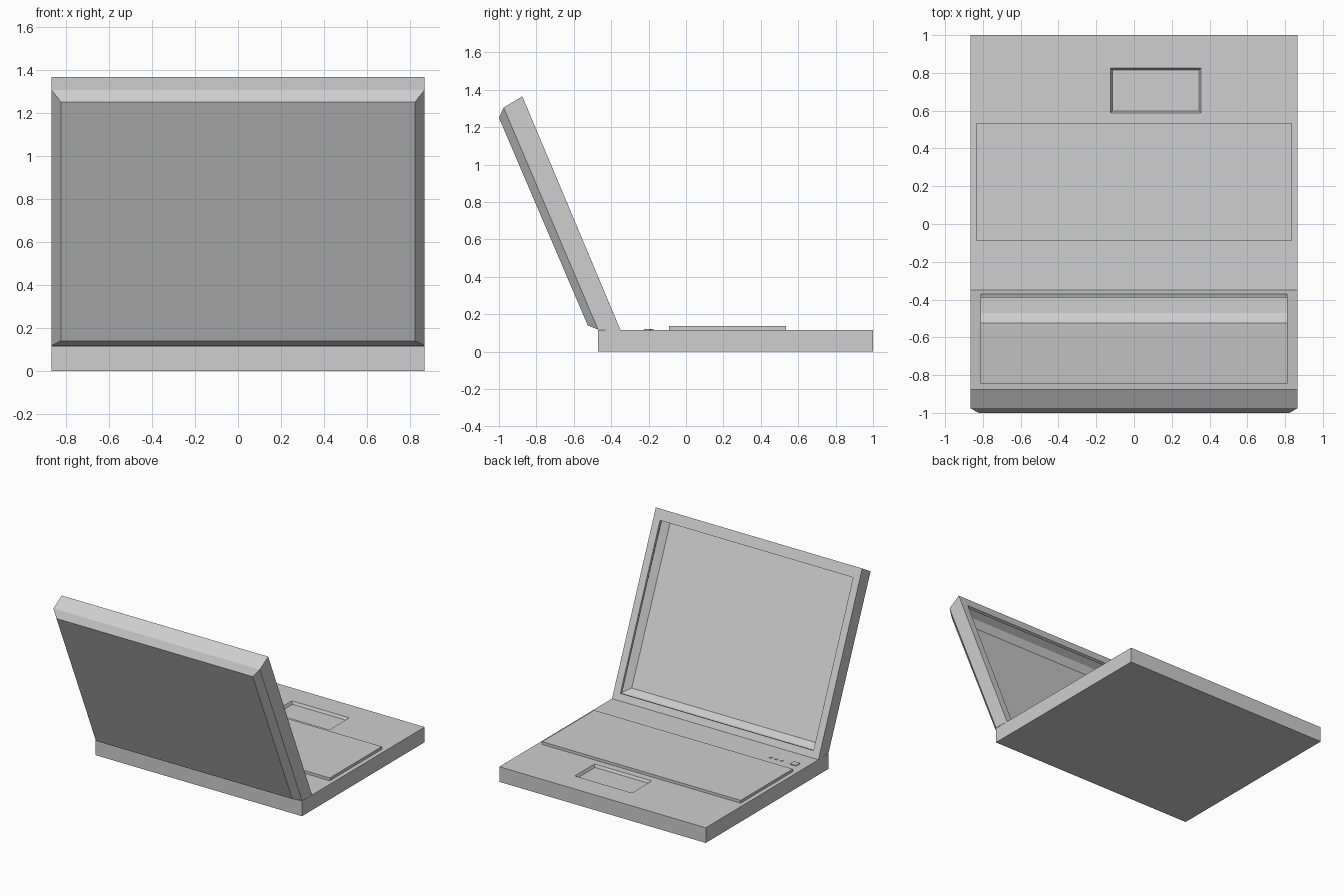
import bpy
import bmesh
from mathutils import Vector

cube = bpy.data.objects.get("Cube")
if cube:
    bpy.data.objects.remove(cube, do_unlink=True)

HALF = 0.866      # half width of the body
DECK = 0.115      # height of the base

grey = bpy.data.materials.new("plain_grey")
grey.use_nodes = True
colour = (0.62, 0.62, 0.62, 1)
grey.diffuse_color = colour
grey.node_tree.nodes["Principled BSDF"].inputs["Base Color"].default_value = colour


def finish(name, bm):
    mesh = bpy.data.meshes.new(name)
    bm.to_mesh(mesh)
    bm.free()
    mesh.materials.append(grey)
    obj = bpy.data.objects.new(name, mesh)
    bpy.context.collection.objects.link(obj)
    return obj


def box_mesh(low, high):
    bm = bmesh.new()
    bmesh.ops.create_cube(bm, size=1)
    low, high = Vector(low), Vector(high)
    bmesh.ops.scale(bm, vec=high - low, verts=bm.verts)
    bmesh.ops.translate(bm, vec=(low + high) / 2, verts=bm.verts)
    return bm


# Base slab, with a sunken touchpad cut into its deck
bm = box_mesh((-HALF, -0.47, 0), (HALF, 1, DECK))
pad_low, pad_high = Vector((-0.125, 0.588, 0)), Vector((0.355, 0.826, 0))
for corner in (pad_low, pad_high):
    for axis in ((1, 0, 0), (0, 1, 0)):
        geom = bm.verts[:] + bm.edges[:] + bm.faces[:]
        bmesh.ops.bisect_plane(bm, geom=geom, plane_co=corner, plane_no=axis)
middle = (pad_low + pad_high) / 2
pad = min(bm.faces, key=lambda f: (f.calc_center_median() - middle - Vector((0, 0, DECK))).length)
bmesh.ops.inset_region(bm, faces=[pad], thickness=0.014)
bmesh.ops.translate(bm, vec=(0, 0, -0.02), verts=pad.verts[:])
finish("base", bm)

# Hollow lid: rings from the screen lip, round the bezel, to the bevelled back
# Each ring is half width, then bottom (y, z) and top (y, z)
rings = [
    (0.81, (-0.39, 0.155), (-0.865, 1.285)),
    (0.81, (-0.37, 0.163), (-0.845, 1.293)),
    (HALF, (-0.35, 0.115), (-0.875, 1.365)),
    (HALF, (-0.47, 0.118), (-0.975, 1.305)),
    (0.823, (-0.525, 0.14), (-1.0, 1.25)),
]
bm = bmesh.new()
loops = []
for half, bottom, top in rings:
    corners = ((-half, *bottom), (half, *bottom), (half, *top), (-half, *top))
    loops.append([bm.verts.new(c) for c in corners])
for a, b in zip(loops, loops[1:]):
    for i in range(4):
        j = (i + 1) % 4
        bm.faces.new((a[i], a[j], b[j], b[i]))
back = bm.faces.new(loops[-1])
bmesh.ops.recalc_face_normals(bm, faces=bm.faces)
bm.normal_update()
if back.normal.y > 0:
    bmesh.ops.reverse_faces(bm, faces=bm.faces)
finish("lid", bm)

# Keyboard plate
finish("keyboard", box_mesh((-0.833, -0.09, DECK), (0.833, 0.535, 0.136)))

# Power button and three status lights beside the hinge
finish("power_button", box_mesh((-0.8, -0.225, DECK), (-0.75, -0.175, 0.121)))
for i in range(3):
    x = -0.67 + 0.046 * i
    finish(f"status_light_{i + 1}",
           box_mesh((x - 0.008, -0.198, DECK), (x + 0.008, -0.182, 0.119)))
